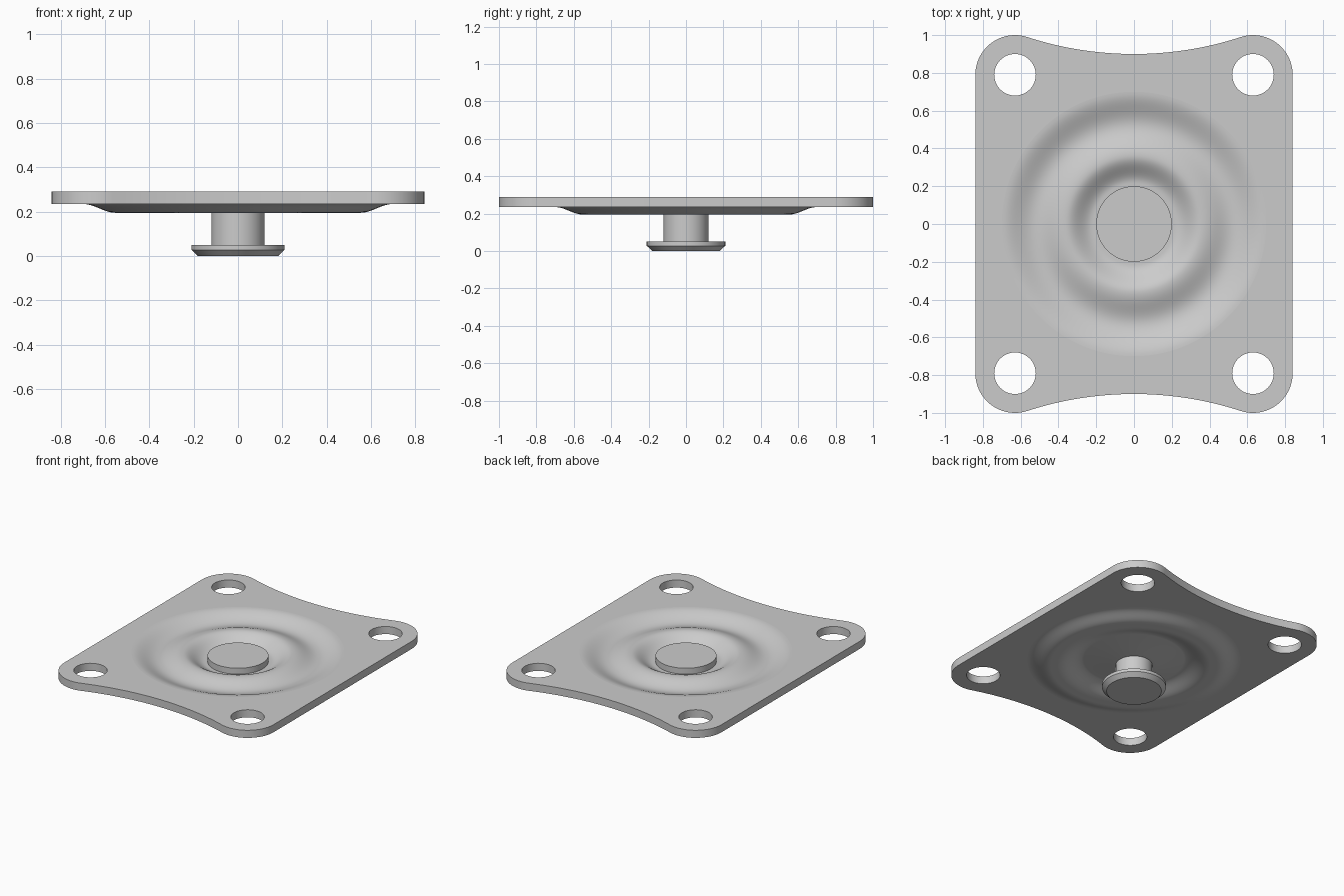
import bpy, bmesh, math
from mathutils import Vector

cube = bpy.data.objects.get("Cube")
if cube:
    bpy.data.objects.remove(cube, do_unlink=True)

# Single plain metal colour
grey = bpy.data.materials.new("light_grey_metal")
grey.use_nodes = True
colour = (0.6, 0.6, 0.6, 1)
grey.diffuse_color = colour
grey.node_tree.nodes["Principled BSDF"].inputs["Base Color"].default_value = colour

TOP, BOTTOM = 0.29, 0.235
CX, CY, CORNER_R, HOLE_R = 0.63, 0.79, 0.21, 0.11
WAIST_Y, DISH_R, SEGMENTS = 0.9, 0.7, 128


def finish(bm, name):
    bmesh.ops.recalc_face_normals(bm, faces=bm.faces)
    mesh = bpy.data.meshes.new(name)
    bm.to_mesh(mesh)
    bm.free()
    mesh.materials.append(grey)
    obj = bpy.data.objects.new(name, mesh)
    bpy.context.collection.objects.link(obj)
    bpy.ops.object.select_all(action='DESELECT')
    obj.select_set(True)
    bpy.context.view_layer.objects.active = obj
    bpy.ops.object.shade_smooth_by_angle(angle=math.radians(30))
    return obj


def arc(cx, cy, r, start, end, steps):
    angles = [start + (end - start) * i / steps for i in range(steps + 1)]
    return [(cx + r * math.cos(a), cy + r * math.sin(a)) for a in angles]


def lathe(profile, name):
    bm = bmesh.new()
    verts = [bm.verts.new((r, 0, z)) for r, z in profile]
    edges = [bm.edges.new(pair) for pair in zip(verts, verts[1:])]
    bmesh.ops.spin(bm, geom=verts + edges, cent=(0, 0, 0), axis=(0, 0, 1),
                   angle=2 * math.pi, steps=SEGMENTS, use_merge=False)
    bmesh.ops.remove_doubles(bm, verts=bm.verts, dist=0.0001)
    return finish(bm, name)


def ease(points, steps=12):
    """Join (radius, height) points with smooth S-shaped slopes."""
    out = [points[0]]
    for (r0, z0), (r1, z1) in zip(points, points[1:]):
        for i in range(1, steps + 1):
            t = i / steps
            s = (1 - math.cos(math.pi * t)) / 2
            out.append((r0 + (r1 - r0) * t, z0 + (z1 - z0) * s))
    return out


# Outline: rounded corners blended tangentially into concave ends
gap = CY - WAIST_Y
waist_r = (CX**2 + gap**2 - CORNER_R**2) / (2 * (CORNER_R + gap))
waist_c = WAIST_Y + waist_r
tangent = math.atan2(waist_c - CY, -CX)
half_angle = math.atan2(CX, waist_c - CY)
corner = arc(CX, CY, CORNER_R, 0, tangent, 24)
waist = arc(0, waist_c, waist_r, -math.pi / 2 + half_angle,
            -math.pi / 2 - half_angle, 40)[1:-1]
back = corner + waist + [(-x, y) for x, y in reversed(corner)]
outline = back + [(-x, -y) for x, y in back]

# Flat plate with four bolt holes and an opening for the pressed centre
bm = bmesh.new()
loops = [outline, arc(0, 0, DISH_R, 0, 2 * math.pi, SEGMENTS)[:-1]]
loops += [arc(sx * CX, sy * CY, HOLE_R, 0, 2 * math.pi, 48)[:-1]
          for sx in (-1, 1) for sy in (-1, 1)]
for loop in loops:
    vs = [bm.verts.new((x, y, BOTTOM)) for x, y in loop]
    for a, b in zip(vs, vs[1:] + vs[:1]):
        bm.edges.new((a, b))
bmesh.ops.triangle_fill(bm, use_beauty=True, edges=bm.edges[:], normal=(0, 0, 1))
ext = bmesh.ops.extrude_face_region(bm, geom=bm.faces[:], use_keep_orig=True)
moved = [v for v in ext["geom"] if isinstance(v, bmesh.types.BMVert)]
bmesh.ops.translate(bm, verts=moved, vec=Vector((0, 0, TOP - BOTTOM)))
# The wall around the opening is open so that the pressed centre continues it
inner = [f for f in bm.faces if abs(f.normal.z) < 0.5
         and all(v.co.xy.length < DISH_R + 0.01 for v in f.verts)]
bmesh.ops.delete(bm, geom=inner, context='FACES')
finish(bm, "mounting_plate")

# Pressed centre: ring groove, ridge and sunken seat
upper = ease([(DISH_R, TOP), (0.525, 0.243), (0.36, 0.285), (0.215, 0.222)])
lower = ease([(DISH_R, BOTTOM), (0.55, 0.195), (0.5, 0.195), (0.33, 0.242)])
lathe(upper + [(0.1, 0.222)], "pressed_centre_top")
lathe(lower + [(0.15, 0.197), (0.1, 0.197)], "pressed_centre_underside")

# Pin with upper head, shaft and chamfered foot
lathe([(0, 0.265), (0.2, 0.265), (0.2, 0.21), (0.12, 0.21), (0.12, 0.05),
       (0.21, 0.05), (0.21, 0.028), (0.18, 0), (0, 0)], "centre_pin")
